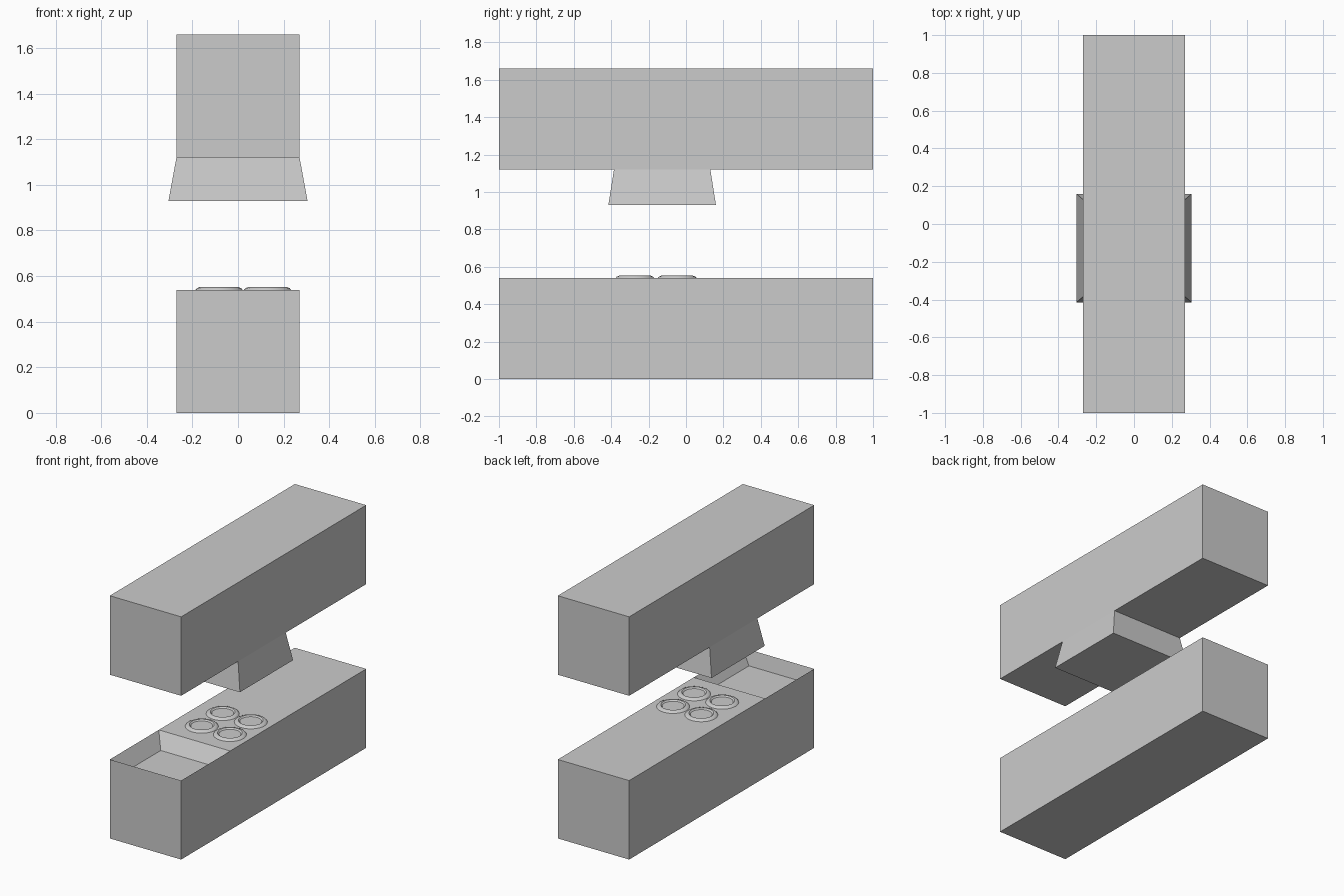
import bpy, bmesh
from math import cos, sin, tau

if "Cube" in bpy.data.objects:
    bpy.data.objects.remove(bpy.data.objects["Cube"])


def finish(name, bm):
    bmesh.ops.recalc_face_normals(bm, faces=bm.faces)
    mesh = bpy.data.meshes.new(name)
    bm.to_mesh(mesh)
    bm.free()
    obj = bpy.data.objects.new(name, mesh)
    bpy.context.collection.objects.link(obj)
    return obj


def frustum(low, high, z0, z1):
    """Block between two rectangles (x0, x1, y0, y1) at heights z0 and z1."""
    bm = bmesh.new()
    rings = []
    for (x0, x1, y0, y1), z in ((low, z0), (high, z1)):
        rings.append([bm.verts.new((x, y, z)) for x, y in
                      ((x0, y0), (x1, y0), (x1, y1), (x0, y1))])
    for ring in rings:
        bm.faces.new(ring)
    for i in range(4):
        j = (i + 1) % 4
        bm.faces.new((rings[0][i], rings[0][j], rings[1][j], rings[1][i]))
    bmesh.ops.recalc_face_normals(bm, faces=bm.faces)
    return bm


W, H = 0.27, 0.54
beam = (-W, W, -1, 1)

# Upper beam and its flared plug
finish("upper_beam", frustum(beam, beam, 1.12, 1.66))
finish("flared_plug", frustum((-0.305, 0.305, -0.415, 0.16),
                              (-W, W, -0.385, 0.13), 0.93, 1.12))

# Lower beam: split off the front of the top and sink it into a tapered pocket
bm = frustum(beam, beam, 0, H)
bmesh.ops.bisect_plane(bm, geom=bm.verts[:] + bm.edges[:] + bm.faces[:],
                       plane_co=(0, -0.47, 0), plane_no=(0, 1, 0))
front_top = [f for f in bm.faces if f.normal.z > 0.9
             and f.calc_center_median().y < -0.47]
floor = bmesh.ops.extrude_discrete_faces(bm, faces=front_top)["faces"][0]
for v in floor.verts:
    v.co.x *= 0.21 / W
    v.co.y += 0.02 if v.co.y < -0.7 else -0.065
    v.co.z -= 0.10
finish("lower_beam", bm)


# Raised ring studs on the lower beam
def ring_stud(name, cx, cy, n=32):
    bm = bmesh.new()
    profile = ((0.103, 0), (0.097, 0.007), (0.085, 0.012),
               (0.077, 0.012), (0.068, 0.004))
    rings = [[bm.verts.new((cx + r * cos(tau * i / n),
                            cy + r * sin(tau * i / n), H + z))
              for i in range(n)] for r, z in profile]
    for a, b in zip(rings, rings[1:]):
        for i in range(n):
            j = (i + 1) % n
            bm.faces.new((a[i], a[j], b[j], b[i]))
    bm.faces.new(rings[-1])
    bm.faces.new(rings[0][::-1])
    obj = finish(name, bm)
    bpy.ops.object.select_all(action='DESELECT')
    obj.select_set(True)
    bpy.context.view_layer.objects.active = obj
    bpy.ops.object.shade_smooth_by_angle()


for i, x in enumerate((-0.083, 0.13)):
    for j, y in enumerate((-0.273, -0.047)):
        ring_stud(f"ring_stud_{i}_{j}", x, y)
